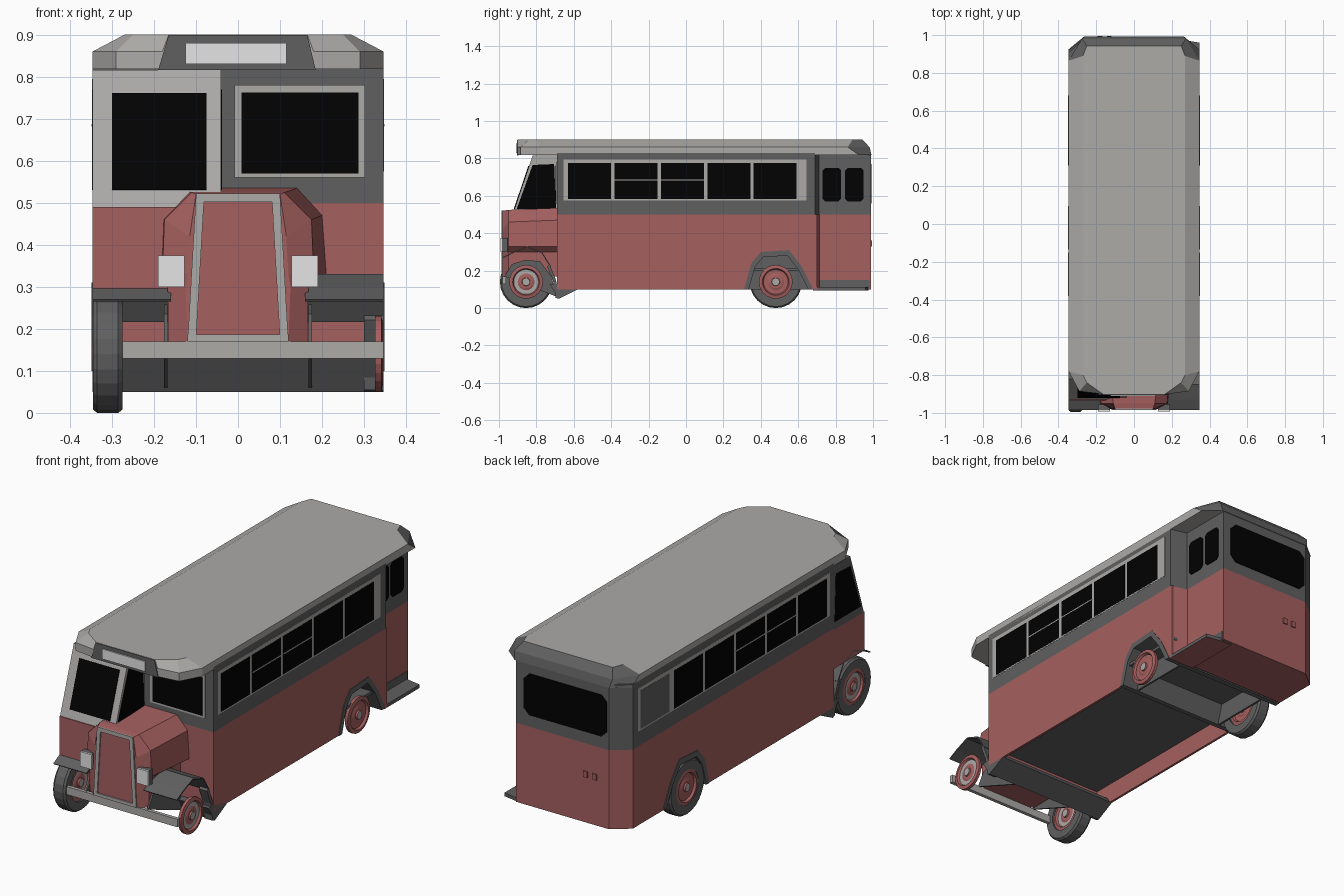
import bpy, bmesh, math
from mathutils import Vector

if "Cube" in bpy.data.objects:
    bpy.data.objects.remove(bpy.data.objects["Cube"])


def material(name, r, g, b):
    m = bpy.data.materials.new(name)
    m.use_nodes = True
    m.diffuse_color = (r, g, b, 1)
    m.node_tree.nodes["Principled BSDF"].inputs["Base Color"].default_value = (r, g, b, 1)
    return m


RED = material("faded red", .38, .115, .115)
DARK = material("dark grey", .115, .115, .115)
LIGHT = material("light grey", .415, .405, .39)
WHITE = material("off white", .78, .78, .78)
BLACK = material("window black", .0005, .0005, .0005)


def finish(name, bm, *mats):
    bmesh.ops.recalc_face_normals(bm, faces=bm.faces)
    me = bpy.data.meshes.new(name)
    bm.to_mesh(me)
    bm.free()
    for m in mats:
        me.materials.append(m)
    ob = bpy.data.objects.new(name, me)
    bpy.context.collection.objects.link(ob)
    return ob


def loft(name, rings, *mats):
    """Skin equal-length closed rings and cap both ends."""
    bm = bmesh.new()
    vs = [[bm.verts.new(p) for p in ring] for ring in rings]
    n = len(rings[0])
    for a, b in zip(vs, vs[1:]):
        for i in range(n):
            j = (i + 1) % n
            bm.faces.new((a[i], a[j], b[j], b[i]))
    bm.faces.new(vs[0])
    bm.faces.new(vs[-1])
    return finish(name, bm, *mats)


def recolour(ob, rule):
    """Use the second material on faces whose normal meets the rule."""
    for f in ob.data.polygons:
        f.material_index = int(rule(f.normal))


def plan(name, pts, z0, z1, *mats):
    return loft(name, [[(x, y, z) for x, y in pts] for z in (z0, z1)], *mats)


def side(name, pts, x0, x1, *mats):
    return loft(name, [[(x, y, z) for y, z in pts] for x in (x0, x1)], *mats)


def box(name, x0, x1, y0, y1, z0, z1, mat):
    return plan(name, [(x0, y0), (x1, y0), (x1, y1), (x0, y1)], z0, z1, mat)


def plate(name, pts, mat, t=.004):
    """Thin panel; corners run counter-clockwise seen from outside."""
    p = [Vector(q) for q in pts]
    n = (p[1] - p[0]).cross(p[2] - p[0]).normalized() * t
    return loft(name, [[q - n for q in p], [q + n for q in p]], mat)


def strip(name, pts, x0, x1, centre, shrink, mat):
    """Arched band of sheet extruded across the vehicle."""
    cy, cz = centre
    inner = [(cy + (y - cy) * shrink, cz + (z - cz) * shrink) for y, z in pts]
    return side(name, pts + inner[::-1], x0, x1, mat)


def lathe(name, profile, y, z, sign, *mats, segs=24):
    """Spin (radius, x) points around a wheel axle."""
    bm = bmesh.new()
    vs = []
    for i in range(segs):
        a = math.tau * i / segs
        vs.append([bm.verts.new((sign * x, y + r * math.cos(a), z + r * math.sin(a)))
                   for r, x in profile])
    for i in range(segs):
        a, b = vs[i], vs[(i + 1) % segs]
        for k in range(len(profile) - 1):
            bm.faces.new((a[k], a[k + 1], b[k + 1], b[k]))
    bmesh.ops.remove_doubles(bm, verts=bm.verts, dist=.0001)
    return finish(name, bm, *mats)


W = .346
FRONT = -.69
REAR = .988

# Body: grey upper shell, red skirts, red tail and recessed rear doorway
plan("upper_body", [(-W, FRONT), (W, FRONT), (W, .69), (.26, .71), (.26, REAR),
                    (-.26, REAR), (-W, .92)], .5, .83, DARK)
arch = [(.31, .1), (.35, .24), (.4, .3), (.55, .31), (.62, .22), (.68, .1)]
skirt = [(FRONT, .1)] + arch + [(.7, .1), (.7, .5), (FRONT, .5)]
for s, tag in ((1, "left"), (-1, "right")):
    side(tag + "_skirt", skirt, s * W, s * (W - .012), RED)
    side(tag + "_arch_wall", arch, s * .262, s * .252, DARK)
plan("red_tail", [(-W, .69), (.26, .69), (.26, REAR), (-.26, REAR), (-W, .92)], .1, .5, RED)
plan("doorway_jamb", [(.25, .69), (W, .69), (.26, .715)], .1, .5, RED)
box("front_bulkhead", -W, W, FRONT, FRONT + .012, .1, .5, RED)
box("floor", -W + .012, W - .012, FRONT + .01, .7, .2, .215, DARK)
strip("rear_wheel_arch", arch, -W - .003, W + .003, (.49, .1), .86, DARK)
step = plan("rear_step", [(.2, .68), (W, .68), (W, .96), (.26, .975), (.2, .975)],
            .095, .112, DARK, RED)
recolour(step, lambda n: n.z < -.5)
box("doorway_sill", .25, .264, .71, .98, .1, .15, DARK)
side("front_cross_member", [(-.73, .13), (-.68, .05), (-.58, .1), (-.6, .13)], -W, W, DARK)


# Roof with sloped edges, flared clipped corners and a dark rear slope
def roof_ring(half, z):
    return [(x, y, z) for x, y in half] + [(-x, y, z) for x, y in half[::-1]]


front_eave = [(.18, -.9), (.29, -.885), (W, -.78)]
roof = loft("roof", [
    roof_ring(front_eave + [(W, .925), (.265, .992)], .818),
    roof_ring(front_eave + [(W, .865), (.275, .982)], .86),
    roof_ring([(.165, -.9), (.25, -.84), (.27, -.8), (.27, .89), (.25, .943)], .9)],
    LIGHT, DARK)
recolour(roof, lambda n: n.y > .2)
plate("sign_panel", [(-.19, -.9, .816), (.185, -.9, .816), (.165, -.9, .899),
                     (-.165, -.9, .899)], DARK)
plate("sign", [(-.125, -.906, .83), (.115, -.906, .83), (.115, -.906, .88),
               (-.125, -.906, .88)], WHITE)


# Windows on the long sides
def side_plate(name, s, y0, y1, z0, z1, mat, t=.001):
    pts = [(s * W, y0, z0), (s * W, y1, z0), (s * W, y1, z1), (s * W, y0, z1)]
    return plate(name, pts if s > 0 else pts[::-1], mat, t)


for s, tag in ((1, "left"), (-1, "right")):
    side_plate(tag + "_window_frame", s, -.655, .645 if s > 0 else .88, .575, .795, LIGHT)
    for i in range(5):
        y = -.63 + i * .248
        side_plate(tag + "_window", s, y, y + .23, .582, .775, BLACK, .002)
        if i in (1, 2):
            side_plate(tag + "_window_bar", s, y, y + .23, .682, .688, LIGHT, .003)
side_plate("blank_window", -1, .63, .86, .582, .775, DARK, .002)


def rounded(u0, u1, v0, v1, c):
    return [(u0 + c, v0), (u1 - c, v0), (u1, v0 + c), (u1, v1 - c),
            (u1 - c, v1), (u0 + c, v1), (u0, v1 - c), (u0, v0 + c)]


for y in (.73, .85):
    plate("doorway_window", [(.26, u, v) for u, v in rounded(y, y + .1, .57, .75, .015)], BLACK)
plate("rear_window", [(-u, REAR, v) for u, v in rounded(-.215, .25, .56, .77, .03)], BLACK)
for x in (-.13, -.18):
    box("tail_lamp", x - .012, x + .012, REAR - .01, REAR + .006, .33, .36, RED)


def front_plate(name, x0, x1, z0, z1, y, mat):
    return plate(name, [(x0, y, z0), (x1, y, z0), (x1, y, z1), (x0, y, z1)], mat)


front_plate("bulkhead_window_frame", -.008, .302, .56, .78, FRONT, LIGHT)
front_plate("bulkhead_window", .008, .287, .57, .763, FRONT - .003, BLACK)

# Driver's cab beside the bonnet
box("cab_base", -W, -.04, -.935, FRONT, .295, .49, RED)
cab = side("cab_top", [(FRONT, .49), (-.93, .49), (-.82, .816), (FRONT, .816)],
           -W, -.04, DARK, LIGHT)
recolour(cab, lambda n: n.y < -.5 or n.x > .5)


def slope(z):
    return -.93 + (z - .49) * .11 / .326


plate("windscreen", [(x, slope(z), z) for x, z in
                     ((-.3, .53), (-.075, .53), (-.075, .76), (-.3, .76))], BLACK)
glass = [(-.905, .53), (-.695, .53), (-.705, .77), (-.82, .765)]
plate("cab_inner_window", [(-.04, y, z) for y, z in glass], BLACK, .002)
plate("cab_outer_window", [(-W, y, z) for y, z in glass[::-1]], BLACK, .002)


# Bonnet and radiator
def bonnet_ring(y, half):
    return [(x, y, z) for x, z in half] + [(-x, y, z) for x, z in half[::-1]]


loft("bonnet", [
    bonnet_ring(-.98, [(.1, .52), (.115, .42), (.12, .33), (.125, .3), (.12, .17)]),
    bonnet_ring(-.95, [(.11, .525), (.175, .46), (.18, .33), (.168, .3), (.165, .17)]),
    bonnet_ring(FRONT, [(.14, .535), (.2, .47), (.21, .33), (.16, .3), (.16, .17)])], RED)
front_plate("radiator_top", -.1, .1, .502, .522, -.982, LIGHT)
front_plate("radiator_bottom", -.12, .12, .17, .186, -.982, LIGHT)
guard = [(-.985, .27), (-.93, .298), (-.85, .33), (-.77, .3), (-.72, .22)]
valance = [(-.97, .17), (-.93, .235), (-.86, .258), (-.78, .25), (-.72, .17), (-.69, .06)]
for s in (1, -1):
    rail = [(s * x, -.982, z) for x, z in ((.1, .17), (.12, .17), (.1, .52), (.08, .52))]
    plate("radiator_rail", rail if s > 0 else rail[::-1], LIGHT)
    # Headlamps with white faces, and thin mudguards with a narrow outer tail
    a, b = sorted((s * .127, s * .19))
    box("headlamp", a, b, -.985, -.955, .3, .375, DARK)
    front_plate("headlamp_lens", a, b, .3, .375, -.988, WHITE)
    strip("front_mudguard", guard, s * .16, s * W, (-.85, .1), .97, DARK)
    strip("mudguard_tail", [(-.73, .235), (-.695, .15), (-.68, .05)],
          s * .3, s * W, (-.85, .1), .9, DARK)
    side("mudguard_valance", valance, s * .168, s * .176, DARK)
box("bumper", -W + .01, W, -.98, -.962, .13, .17, LIGHT)

# Wheels: hubs on both sides, tyres on the right side only
hub = [(0, .326), (.09, .326), (.09, .341), (.072, .345), (.066, .334), (.045, .334),
       (.034, .338), (.022, .338), (.02, .346), (0, .346)]
tyre = [(.09, .275), (.132, .275), (.14, .285), (.14, .335), (.132, .345), (.088, .343),
        (.09, .275)]
for y in (-.855, .48):
    hubs = [lathe("wheel_hub", hub, y, .14, s, RED, LIGHT) for s in (1, -1)]
    hubs.append(lathe("inner_hub", [(r, .625 - x) for r, x in hub], y, .14, -1, RED, LIGHT))
    for ob in hubs:
        for f in ob.data.polygons:
            r = math.hypot(f.center.y - y, f.center.z - .14)
            f.material_index = int(r < .015 or (.045 < r < .064 and y < 0))
    lathe("tyre", tyre, y, .14, -1, DARK)
